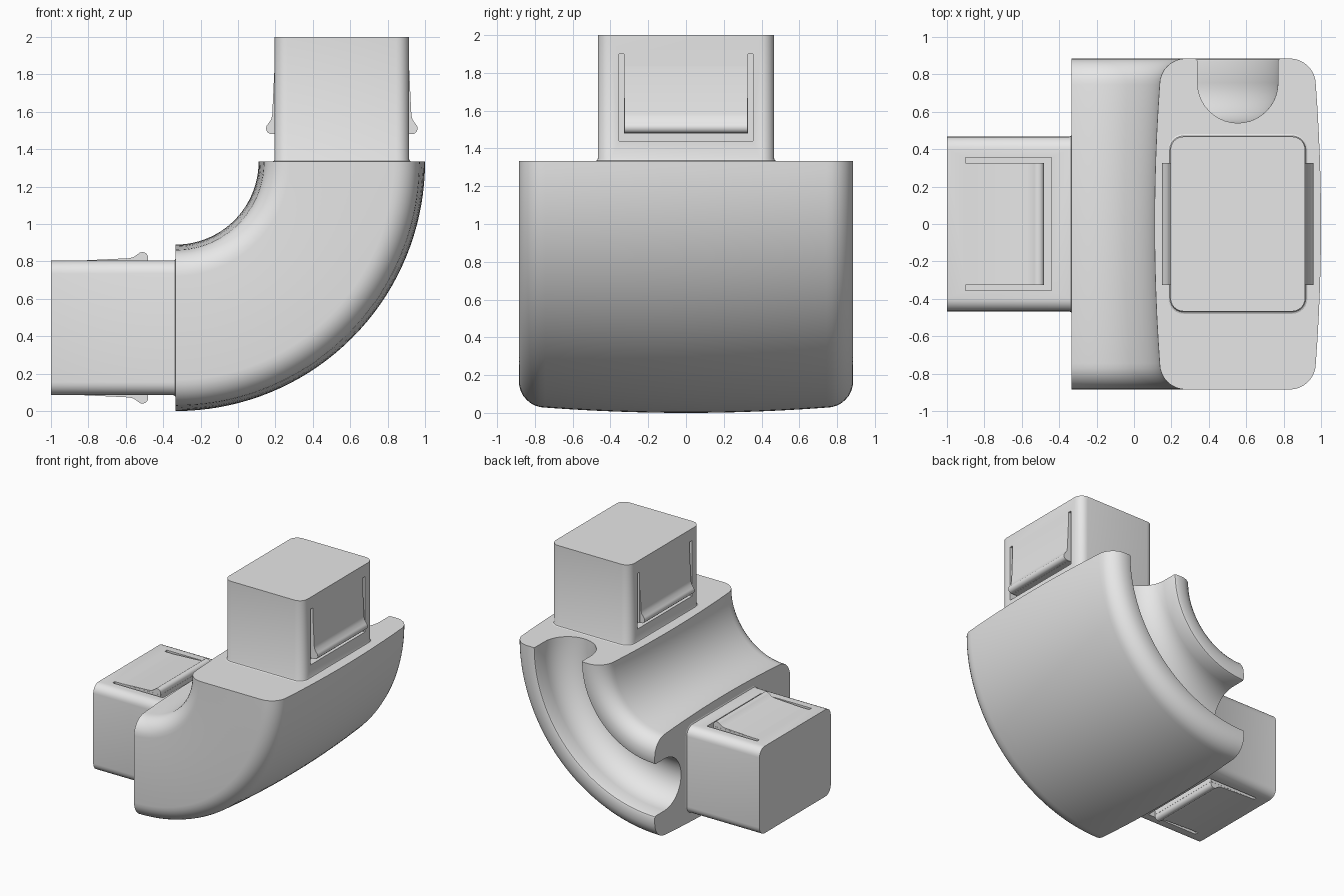
import bpy, bmesh, math
from mathutils import Matrix, Vector

if "Cube" in bpy.data.objects:
    bpy.data.objects.remove(bpy.data.objects["Cube"])

grey = bpy.data.materials.new("light grey")
grey.diffuse_color = (0.8, 0.8, 0.8, 1)
grey.use_nodes = True
grey.node_tree.nodes["Principled BSDF"].inputs["Base Color"].default_value = grey.diffuse_color

# Bend centre of the elbow; pegs are described as (radius, y, height above elbow end)
UPPER = Matrix.Translation((-0.333, 0, 1.333))
LOWER = UPPER @ Matrix(((0, 0, -1, 0), (0, -1, 0, 0), (-1, 0, 0, 0), (0, 0, 0, 1)))
MID, HALF_R, HALF_Y, PEG_H = 0.888, 0.36, 0.467, 0.667


def loft(name, rings, matrix=UPPER):
    """Skin a list of equal-length rings and cap both ends."""
    bm = bmesh.new()
    loops = [[bm.verts.new(matrix @ Vector(p)) for p in ring] for ring in rings]
    n = len(loops[0])
    for a, b in zip(loops, loops[1:]):
        for i in range(n):
            j = (i + 1) % n
            bm.faces.new((a[i], a[j], b[j], b[i]))
    bm.faces.new(loops[0])
    bm.faces.new(loops[-1])
    bmesh.ops.recalc_face_normals(bm, faces=bm.faces)
    mesh = bpy.data.meshes.new(name)
    bm.to_mesh(mesh)
    bm.free()
    mesh.materials.append(grey)
    ob = bpy.data.objects.new(name, mesh)
    bpy.context.collection.objects.link(ob)
    return ob


def activate(ob):
    bpy.ops.object.select_all(action='DESELECT')
    ob.select_set(True)
    bpy.context.view_layer.objects.active = ob


def smooth(ob):
    activate(ob)
    bpy.ops.object.shade_smooth_by_angle(angle=math.radians(32))


def arc(cx, cy, rad, a0, a1, n):
    return [(cx + rad * math.cos(math.radians(a0 + (a1 - a0) * i / n)),
             cy + rad * math.sin(math.radians(a0 + (a1 - a0) * i / n))) for i in range(n + 1)]


# Elbow section: bulged inner and outer faces, round corners, U groove at the back
C, W = 0.14, 0.745
ys = [W * k / 6 for k in range(-5, 6)]
section = [(0.443 + 0.027 * (y / W) ** 2, y) for y in ys]
section += arc(0.61, W, C, 180, 90, 8)
section += [(MID - 0.23, 0.885), (MID - 0.2195, 0.8805)]
section += [(MID - 0.215, 0.87)] + arc(MID, 0.755, 0.215, 180, 360, 20) + [(MID + 0.215, 0.87)]
section += [(MID + 0.2195, 0.8805), (MID + 0.23, 0.885)]
section += arc(1.165, W, C, 90, 0, 8)
section += [(1.333 - 0.028 * (y / W) ** 2, y) for y in reversed(ys)]
section += arc(1.165, -W, C, 0, -90, 8)
section += arc(0.61, -W, C, -90, -180, 8)

SEG = 36
rings = []
for k in range(SEG + 1):
    t = math.pi / 2 * k / SEG
    rings.append([(r * math.cos(t), y, -r * math.sin(t)) for r, y in section])
smooth(loft("elbow", rings))


def peg_ring(h, grow):
    """Rounded rectangle around the peg axis."""
    rad, pts = 0.07 + grow, []
    for sx, sy, a in ((1, 1, 0), (-1, 1, 90), (-1, -1, 180), (1, -1, 270)):
        pts += arc(MID + sx * (HALF_R - 0.07), sy * (HALF_Y - 0.07), rad, a, a + 90, 6)
    return [(r, y, h) for r, y in pts]


# Clip side profile (outward, height): gentle ramp ending in a rounded catch
clip = [(-0.03, 0.5), (0.0, 0.5), (0.012, 0.25), (0.018, 0.225), (0.036, 0.2),
        (0.043, 0.19), (0.045, 0.177), (0.042, 0.164), (0.034, 0.154), (0.022, 0.148), (-0.03, 0.148)]
# U-shaped slot around the clip (y, height)
slot = [(-0.355, 0.107), (0.355, 0.107), (0.355, 0.567), (0.327, 0.567),
        (0.327, 0.147), (-0.327, 0.147), (-0.327, 0.567), (-0.355, 0.567)]

for label, matrix in (("upper", UPPER), ("lower", LOWER)):
    # Peg with a small fillet at its foot
    peg = loft(label + "_peg", [peg_ring(-0.02, 0.013), peg_ring(0, 0.013), peg_ring(0.004, 0.004),
                                peg_ring(0.013, 0), peg_ring(PEG_H, 0)], matrix)
    for side, s in (("inner", -1), ("outer", 1)):
        face = MID + s * HALF_R
        # Slot cut
        cutter = loft("slot_cutter", [[(face + s * d, y, h) for y, h in slot] for d in (-0.06, 0.05)], matrix)
        cutter.hide_render = True
        mod = peg.modifiers.new("slot", 'BOOLEAN')
        mod.operation, mod.solver, mod.object = 'DIFFERENCE', 'EXACT', cutter
        activate(peg)
        bpy.ops.object.modifier_apply(modifier=mod.name)
        bpy.data.objects.remove(cutter, do_unlink=True)
        # Snap clip
        smooth(loft(f"{label}_{side}_clip",
                    [[(face + s * o, y, h) for o, h in clip] for y in (-0.326, 0.326)], matrix))
    smooth(peg)
